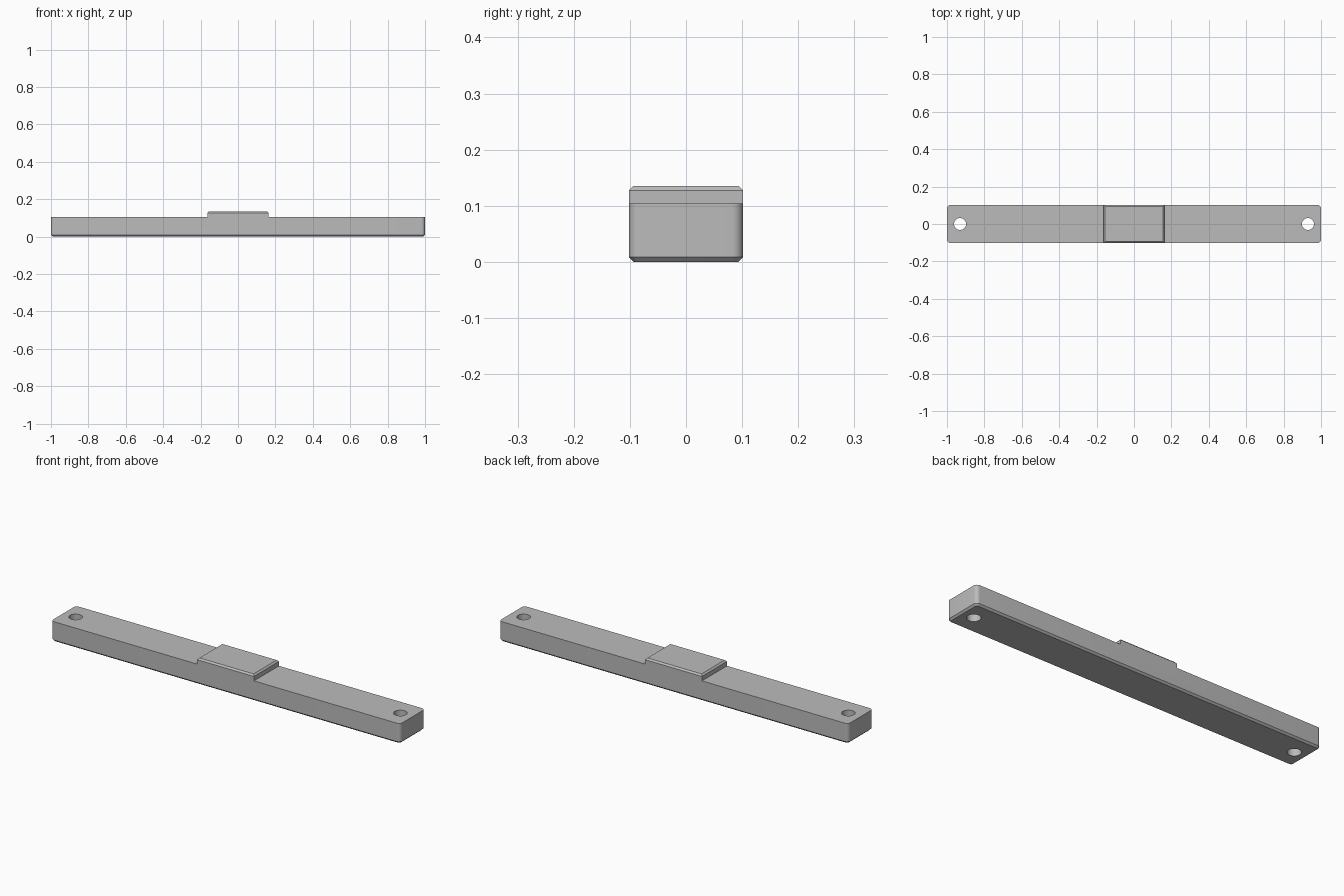
import bpy, bmesh, math

if "Cube" in bpy.data.objects:
    bpy.data.objects.remove(bpy.data.objects["Cube"])

LENGTH, HALF_W = 1.0, 0.102      # half length and half width of the bar
BAR_TOP, TOP = 0.104, 0.135
CHAMFER, CORNER = 0.009, 0.02
PAD_X = 0.163

grey = bpy.data.materials.new("grey")
grey.diffuse_color = (0.5, 0.5, 0.5, 1)
grey.use_nodes = True
grey.node_tree.nodes["Principled BSDF"].inputs["Base Color"].default_value = grey.diffuse_color


def outline(hx, hy, r, steps):
    """Rectangle outline with rounded (or square) corners."""
    if r == 0:
        return [(hx, hy), (-hx, hy), (-hx, -hy), (hx, -hy)]
    pts = []
    for i, (sx, sy) in enumerate([(1, 1), (-1, 1), (-1, -1), (1, -1)]):
        for k in range(steps + 1):
            a = math.pi / 2 * (i + k / steps)
            pts.append((sx * (hx - r) + r * math.cos(a), sy * (hy - r) + r * math.sin(a)))
    return pts


def loft(name, layers, r=0.0, steps=8):
    """Solid through stacked outlines; each layer is (inset, half x, z)."""
    bm = bmesh.new()
    rings = []
    for inset, hx, z in layers:
        pts = outline(hx - inset, HALF_W - inset, max(r - inset, 0), steps)
        rings.append([bm.verts.new((x, y, z)) for x, y in pts])
    n = len(rings[0])
    for a, b in zip(rings, rings[1:]):
        for i in range(n):
            j = (i + 1) % n
            bm.faces.new((a[i], a[j], b[j], b[i]))
    bm.faces.new(rings[0][::-1])
    bm.faces.new(rings[-1])
    mesh = bpy.data.meshes.new(name)
    bm.to_mesh(mesh)
    bm.free()
    mesh.materials.append(grey)
    obj = bpy.data.objects.new(name, mesh)
    bpy.context.collection.objects.link(obj)
    return obj


def combine(target, tool, operation):
    mod = target.modifiers.new(operation.lower(), 'BOOLEAN')
    mod.operation, mod.solver, mod.object = operation, 'EXACT', tool
    bpy.context.view_layer.objects.active = target
    bpy.ops.object.modifier_apply(modifier=mod.name)
    bpy.data.objects.remove(tool)


# Bar with rounded upright corners and a chamfered underside
bar = loft("mounting_bar", [(CHAMFER, LENGTH, 0), (0, LENGTH, CHAMFER), (0, LENGTH, BAR_TOP)], CORNER)

# Raised centre pad with a chamfered top
pad = loft("centre_pad", [(0, PAD_X, 0.05), (0, PAD_X, TOP - 0.008), (0.008, PAD_X, TOP)])
combine(bar, pad, 'UNION')

# Screw hole through each end
for side in (-1, 1):
    bpy.ops.mesh.primitive_cylinder_add(vertices=40, radius=0.032, depth=0.4,
                                        location=(side * 0.93, 0, 0.05))
    drill = bpy.context.object
    drill.data.materials.append(grey)
    combine(bar, drill, 'DIFFERENCE')

# Smooth rounded corners and holes, keep hard edges
bpy.ops.object.select_all(action='DESELECT')
bar.select_set(True)
bpy.context.view_layer.objects.active = bar
bpy.ops.object.shade_smooth_by_angle(angle=math.radians(30))
